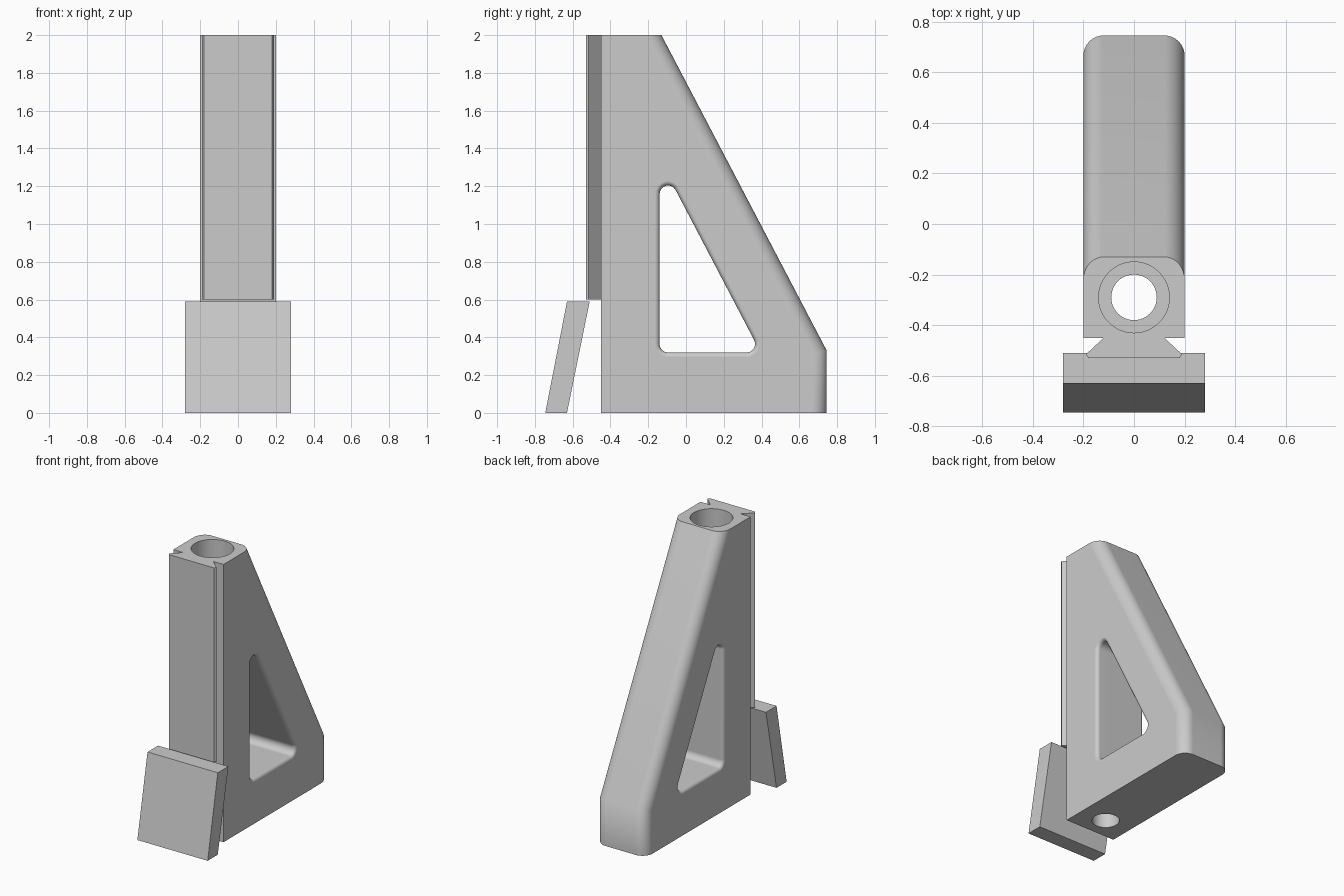
import bpy, bmesh, math
from mathutils import Vector

if "Cube" in bpy.data.objects:
    bpy.data.objects.remove(bpy.data.objects["Cube"])

grey = bpy.data.materials.new("light grey")
grey.diffuse_color = (0.6, 0.6, 0.6, 1)
grey.use_nodes = True
grey.node_tree.nodes["Principled BSDF"].inputs["Base Color"].default_value = grey.diffuse_color


def loft(name, rings):
    """Skin a list of equal-length closed rings and cap both ends."""
    bm = bmesh.new()
    rows = [[bm.verts.new(p) for p in ring] for ring in rings]
    n = len(rows[0])
    for a, b in zip(rows, rows[1:]):
        for i in range(n):
            j = (i + 1) % n
            bm.faces.new((a[i], a[j], b[j], b[i]))
    bm.faces.new(rows[0])
    bm.faces.new(rows[-1])
    bmesh.ops.recalc_face_normals(bm, faces=bm.faces)
    mesh = bpy.data.meshes.new(name)
    bm.to_mesh(mesh)
    bm.free()
    ob = bpy.data.objects.new(name, mesh)
    mesh.materials.append(grey)
    bpy.context.collection.objects.link(ob)
    return ob


def activate(ob):
    bpy.ops.object.select_all(action='DESELECT')
    ob.select_set(True)
    bpy.context.view_layer.objects.active = ob


def cut(ob, cutter):
    cutter.hide_render = True
    activate(ob)
    mod = ob.modifiers.new("cut", 'BOOLEAN')
    mod.operation, mod.solver, mod.object = 'DIFFERENCE', 'EXACT', cutter
    bpy.ops.object.modifier_apply(modifier=mod.name)
    bpy.data.objects.remove(cutter)


# Body: flat front, two rounded back corners, sloping back
HALF, FRONT, R, STEPS = 0.2, -0.45, 0.08, 10


def section(z, back, depth, drop=0.0):
    arc = []
    for i in range(STEPS + 1):
        a = math.pi / 2 * i / STEPS
        inset = 1 - math.sin(a)
        arc.append((HALF - R + R * math.cos(a), back - depth * inset, z - drop * inset))
    right = [(HALF, FRONT, z)] + arc
    return right + [(-x, y, h) for x, y, h in reversed(right)]


body = loft("upright_body", [section(0, 0.745, R),
                             section(0.33, 0.745, R, 0.019),
                             section(2, -0.13, R * 1.13)])

# Triangular window with softened rims
tri = [Vector((-0.14, 0.32)), Vector((0.395, 0.32)), Vector((-0.14, 1.342))]
RW, RIM = 0.045, 0.025


def window_ring(x, radius):
    pts = []
    for i, p in enumerate(tri):
        u = (tri[i - 1] - p).normalized()
        v = (tri[(i + 1) % 3] - p).normalized()
        half = u.angle(v) / 2
        c = p + (u + v).normalized() * RW / math.sin(half)
        n0 = math.atan2(-u.x, u.y)                  # outward normal of incoming edge
        if Vector((math.cos(n0), math.sin(n0))).dot(v) > 0:
            n0 += math.pi
        for k in range(9):
            a = n0 + (math.pi - 2 * half) * k / 8
            pts.append((x, c.x + radius * math.cos(a), c.y + radius * math.sin(a)))
    return pts


flare = [(HALF + 0.02, RW + RIM)]
for i in range(7):
    a = math.pi / 2 * (1 - i / 6)
    flare.append((HALF - RIM + RIM * math.sin(a), RW + RIM * (1 - math.cos(a))))
cut(body, loft("window_cutter", [window_ring(x, r) for x, r in flare]
               + [window_ring(-x, r) for x, r in reversed(flare)]))


# Stepped bore: wide from the top, narrow through the base
def circle(z, r):
    return [(r * math.cos(math.tau * i / 48), -0.29 + r * math.sin(math.tau * i / 48), z)
            for i in range(48)]


cut(body, loft("bore_cutter", [circle(-0.1, 0.09), circle(0.3, 0.09),
                               circle(0.3, 0.14), circle(2.1, 0.14)]))

# Dovetail rail on the front
half_rail = [(0.12, -0.45), (0.19, -0.515), (0.18, -0.53)]
rail = half_rail + [(-x, y) for x, y in reversed(half_rail)]
loft("dovetail_rail", [[(x, y, z) for x, y in rail] for z in (0.6, 2)])

# Leaning plate in front of the base
plate = [(-0.745, 0), (-0.63, 0), (-0.51, 0.59), (-0.63, 0.59)]
loft("leaning_plate", [[(x, y, z) for y, z in plate] for x in (-0.28, 0.28)])

# Smooth the rounded body while keeping its hard edges
activate(body)
bpy.ops.object.shade_smooth_by_angle(angle=math.radians(30))
weighted = body.modifiers.new("weighted_normals", 'WEIGHTED_NORMAL')
weighted.keep_sharp = True
